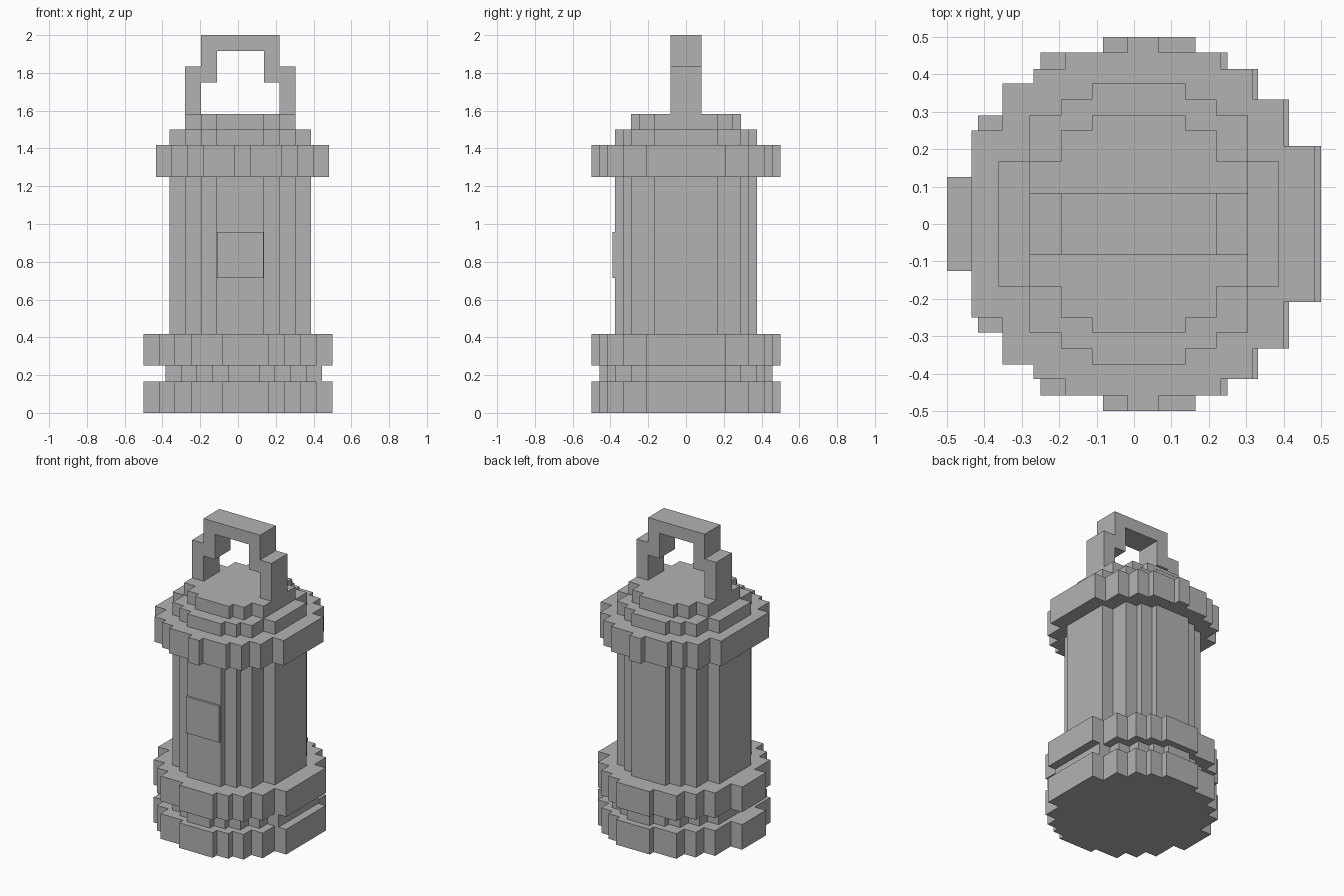
import bpy
import bmesh
from mathutils import Vector

cube = bpy.data.objects.get("Cube")
if cube:
    bpy.data.objects.remove(cube, do_unlink=True)

GREY = 0.45
stone = bpy.data.materials.new("plain grey")
stone.use_nodes = True
stone.diffuse_color = (GREY, GREY, GREY, 1)
stone.node_tree.nodes["Principled BSDF"].inputs["Base Color"].default_value = (GREY, GREY, GREY, 1)


def extrude(name, points, offset):
    """Extrude a closed outline of 3D points by an offset."""
    bm = bmesh.new()
    face = bm.faces.new([bm.verts.new(p) for p in points])
    result = bmesh.ops.extrude_face_region(bm, geom=[face])
    moved = [v for v in result["geom"] if isinstance(v, bmesh.types.BMVert)]
    bmesh.ops.translate(bm, verts=moved, vec=Vector(offset))
    bmesh.ops.recalc_face_normals(bm, faces=bm.faces)
    mesh = bpy.data.meshes.new(name)
    bm.to_mesh(mesh)
    bm.free()
    mesh.materials.append(stone)
    obj = bpy.data.objects.new(name, mesh)
    bpy.context.collection.objects.link(obj)
    return obj


def stairs(steps):
    """Turn (x, y) step corners, from the side inward, into a staircase."""
    points = [steps[0]]
    for (_, y), (x2, y2) in zip(steps, steps[1:]):
        points += [(x2, y), (x2, y2)]
    return points


def stepped_disc(name, right, left, z0, z1):
    """Slab with stepped sides, mirrored front to back."""
    back = stairs(right) + stairs(left)[::-1]
    front = [(x, -y) for x, y in reversed(back)]
    return extrude(name, [(x, y, z0) for x, y in back + front], (0, 0, z1 - z0))


def even_disc(name, centre, steps, z0, z1):
    right = [(centre + w, y) for w, y in steps]
    left = [(centre - w, y) for w, y in steps]
    return stepped_disc(name, right, left, z0, z1)


# Two wide base rings with a narrower neck between them
ring_right = [(0.5, 0.208), (0.415, 0.333), (0.332, 0.415), (0.25, 0.458), (0.165, 0.5)]
ring_left = [(-0.5, 0.125), (-0.417, 0.29), (-0.335, 0.375), (-0.25, 0.458), (-0.083, 0.5)]
stepped_disc("base_ring", ring_right, ring_left, 0, 0.167)
stepped_disc("upper_base_ring", ring_right, ring_left, 0.25, 0.417)
neck = [(0.415, 0.208), (0.332, 0.29), (0.25, 0.375), (0.165, 0.415), (0.083, 0.458)]
even_disc("base_neck", 0.03, neck, 0.167, 0.25)

# Tall body, running through the collar to the first lid step
MID = 0.0125
body = [(0.375, 0.167), (0.292, 0.29), (0.208, 0.333), (0.125, 0.375)]
even_disc("body", MID, body, 0.417, 1.5)

# Collar near the top
collar_right = [(0.482, 0.208), (0.4, 0.333), (0.318, 0.415), (0.232, 0.458), (0.065, 0.5)]
collar_left = [(-0.434, 0.25), (-0.352, 0.375), (-0.269, 0.415), (-0.185, 0.458), (-0.018, 0.5)]
stepped_disc("collar", collar_right, collar_left, 1.25, 1.417)

# Lid
lid = [(0.292, 0.167), (0.208, 0.25), (0.125, 0.29)]
even_disc("lid", MID, lid, 1.5, 1.583)

# Stepped carrying handle
half = [(0.125, 1.917), (0.125, 1.75), (0.208, 1.75), (0.208, 1.583),
        (0.292, 1.583), (0.292, 1.835), (0.208, 1.835), (0.208, 2.0)]
arch = half + [(-x, z) for x, z in reversed(half)]
extrude("handle", [(MID + x, -0.083, z) for x, z in arch], (0, 0.166, 0))

# Raised front panel
panel = [(-0.11, 0.715), (0.135, 0.715), (0.135, 0.957), (-0.11, 0.957)]
extrude("front_panel", [(x, -0.39, z) for x, z in panel], (0, 0.02, 0))
